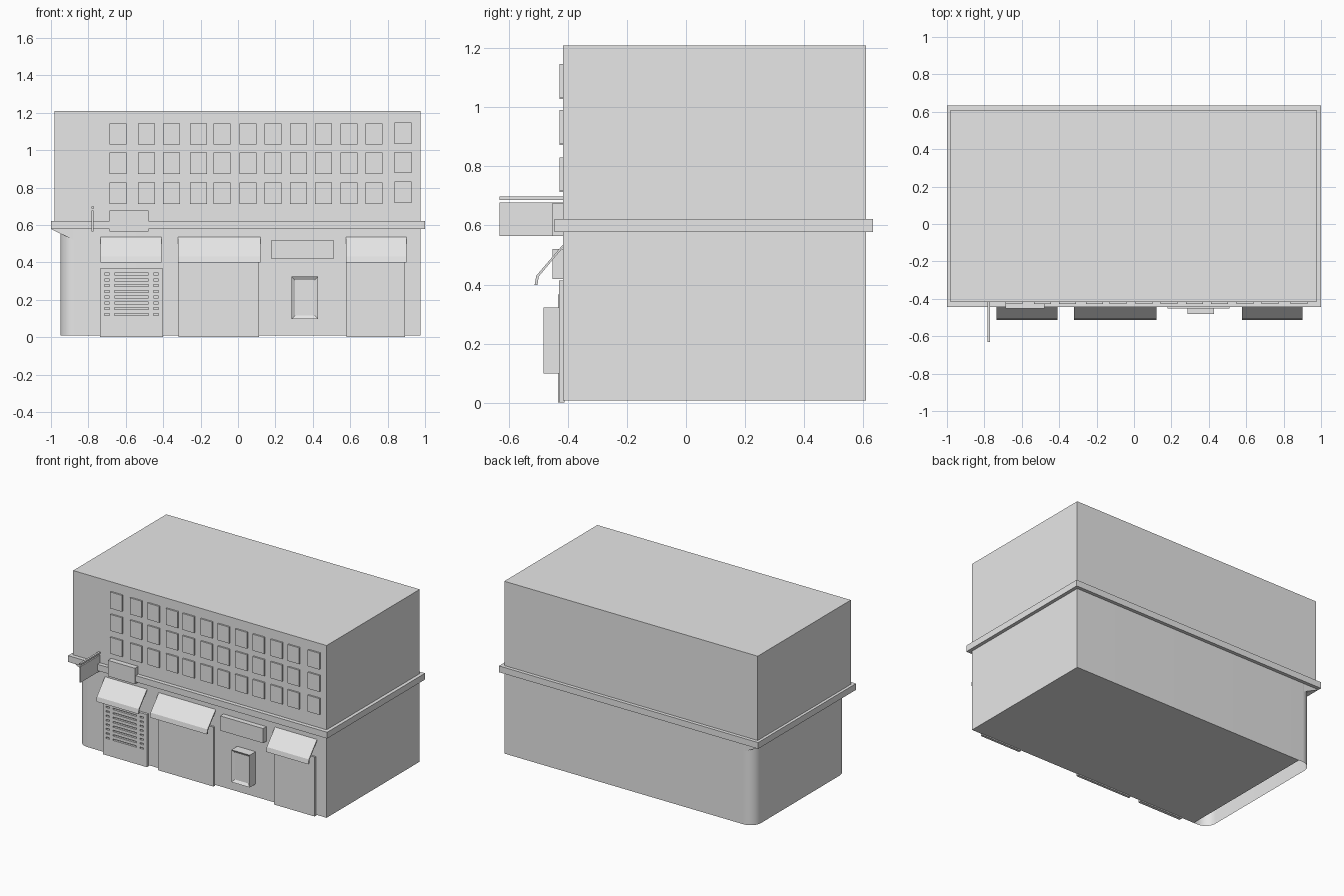
import bpy, bmesh, math

cube = bpy.data.objects.get("Cube")
if cube:
    bpy.data.objects.remove(cube, do_unlink=True)

grey = bpy.data.materials.new("plain_grey")
grey.use_nodes = True
grey.diffuse_color = (0.8, 0.8, 0.8, 1)
grey.node_tree.nodes["Principled BSDF"].inputs["Base Color"].default_value = (0.8, 0.8, 0.8, 1)

RIGHT, BACK, FRONT = 0.976, 0.609, -0.417
LEDGE_Z, LEDGE_TOP = 0.578, 0.622


def finish(name, bm):
    mesh = bpy.data.meshes.new(name)
    bm.to_mesh(mesh)
    bm.free()
    mesh.materials.append(grey)
    obj = bpy.data.objects.new(name, mesh)
    bpy.context.collection.objects.link(obj)
    return obj


def add_box(bm, x, y, z):
    verts = bmesh.ops.create_cube(bm, size=1)["verts"]
    for v in verts:
        v.co = [lo + (c + 0.5) * (hi - lo) for c, (lo, hi) in zip(v.co, (x, y, z))]


def box(name, x, y, z):
    bm = bmesh.new()
    add_box(bm, x, y, z)
    return finish(name, bm)


def side_prism(name, profile, x0, x1):
    """Extrude a (y, z) profile along x."""
    bm = bmesh.new()
    face = bm.faces.new([bm.verts.new((x0, y, z)) for y, z in profile])
    new = bmesh.ops.extrude_face_region(bm, geom=[face])["geom"]
    bmesh.ops.translate(bm, vec=(x1 - x0, 0, 0),
                        verts=[g for g in new if isinstance(g, bmesh.types.BMVert)])
    bmesh.ops.recalc_face_normals(bm, faces=bm.faces)
    return finish(name, bm)


# Upper storeys and the ledge around the building
box("upper_storeys", (-0.98, RIGHT), (FRONT, BACK), (LEDGE_Z, 1.21))
box("ledge", (-1, 1), (-0.445, 0.633), (LEDGE_Z, LEDGE_TOP))

# Ground floor: open-bottomed wall with two rounded corners
radius, wall_x, segments = 0.08, -0.95, 12
outline = [(RIGHT, FRONT), (RIGHT, BACK)]
for cy, start in ((BACK - radius, 90), (FRONT + radius, 180)):
    for i in range(segments + 1):
        a = math.radians(start + 90 * i / segments)
        outline.append((wall_x + radius + radius * math.cos(a), cy + radius * math.sin(a)))
bm = bmesh.new()
low = [bm.verts.new((x, y, 0.008)) for x, y in outline]
high = [bm.verts.new((x, y, LEDGE_Z)) for x, y in outline]
for i in range(len(low)):
    j = (i + 1) % len(low)
    bm.faces.new((low[i], low[j], high[j], high[i]))
walls = finish("ground_floor_walls", bm)
bpy.context.view_layer.objects.active = walls
walls.select_set(True)
bpy.ops.object.shade_smooth_by_angle(angle=math.radians(30))
walls.select_set(False)

# Floor stops short of the rounded end
bm = bmesh.new()
bm.faces.new([bm.verts.new((x, y, 0.008)) for x, y in
              ((-0.84, FRONT), (-0.84, BACK), (RIGHT, BACK), (RIGHT, FRONT))])
finish("floor", bm)

# Sloped soffit under the ledge at the rounded end
bm = bmesh.new()
face = bm.faces.new([bm.verts.new((x, FRONT, z)) for x, z in
                     ((-1, LEDGE_Z), (-0.88, 0.52), (-0.88, LEDGE_Z))])
new = bmesh.ops.extrude_face_region(bm, geom=[face])["geom"]
bmesh.ops.translate(bm, vec=(0, BACK - FRONT, 0),
                    verts=[g for g in new if isinstance(g, bmesh.types.BMVert)])
bmesh.ops.recalc_face_normals(bm, faces=bm.faces)
finish("corner_soffit", bm)

# Three rows of windows
columns = (-0.642, -0.49, -0.355, -0.212, -0.085, 0.054,
           0.187, 0.323, 0.457, 0.594, 0.727, 0.882)
for row, z in enumerate((0.77, 0.93, 1.086)):
    bm = bmesh.new()
    for x in columns:
        lift = 0.004 if x == columns[-1] else 0
        add_box(bm, (x - 0.045, x + 0.045), (-0.428, FRONT + 0.005),
                (z - 0.057 + lift, z + 0.057 + lift))
    finish(f"window_row_{row + 1}", bm)

# Doors and shutter panel
box("wide_door", (-0.318, 0.112), (-0.43, FRONT + 0.005), (0, 0.414))
box("narrow_door", (0.58, 0.893), (-0.43, FRONT + 0.005), (0, 0.414))
shutter = box("shutter", (-0.738, -0.4), (-0.434, FRONT + 0.005), (0, 0.367))

# Slots cut in the shutter: a long one with a short one on each side
bm = bmesh.new()
for i in range(8):
    z = 0.122 + i * 0.0307
    for x in ((-0.714, -0.687), (-0.66, -0.478), (-0.452, -0.425)):
        add_box(bm, x, (-0.5, FRONT - 0.003), (z - 0.005, z + 0.005))
cutter = finish("slot_cutter", bm)
cutter.hide_render = True
cut = shutter.modifiers.new("slots", "BOOLEAN")
cut.operation = "DIFFERENCE"
cut.solver = "EXACT"
cut.object = cutter
bpy.context.view_layer.objects.active = shutter
bpy.ops.object.modifier_apply(modifier="slots")
bpy.data.objects.remove(cutter, do_unlink=True)

# Awnings: thin sloped sheet with a hanging valance
awning = ((FRONT, 0.535), (-0.507, 0.43), (-0.513, 0.398), (-0.503, 0.398),
          (-0.499, 0.427), (FRONT, 0.525))
for name, x0, x1 in (("left", -0.735, -0.41), ("middle", -0.32, 0.12), ("right", 0.577, 0.902)):
    side_prism(f"awning_{name}", awning, x0, x1)

# Flat sign boards and the projecting sign with its bracket
box("wall_sign", (0.18, 0.511), (-0.453, FRONT), (0.418, 0.52))
box("ledge_sign", (-0.687, -0.478), (-0.453, FRONT), (0.565, 0.676))
box("hanging_sign", (-0.782, -0.773), (-0.631, FRONT), (0.565, 0.677))
box("sign_bracket", (-0.784, -0.77), (-0.631, FRONT), (0.687, 0.698))

# Wall cabinet with a recessed front
bm = bmesh.new()
add_box(bm, (0.287, 0.428), (-0.482, FRONT), (0.098, 0.323))
bm.normal_update()
front = min(bm.faces, key=lambda f: f.calc_center_median().y)
bmesh.ops.inset_region(bm, faces=[front], thickness=0.026)
bmesh.ops.translate(bm, verts=front.verts, vec=(0, 0.012, 0))
finish("wall_cabinet", bm)
